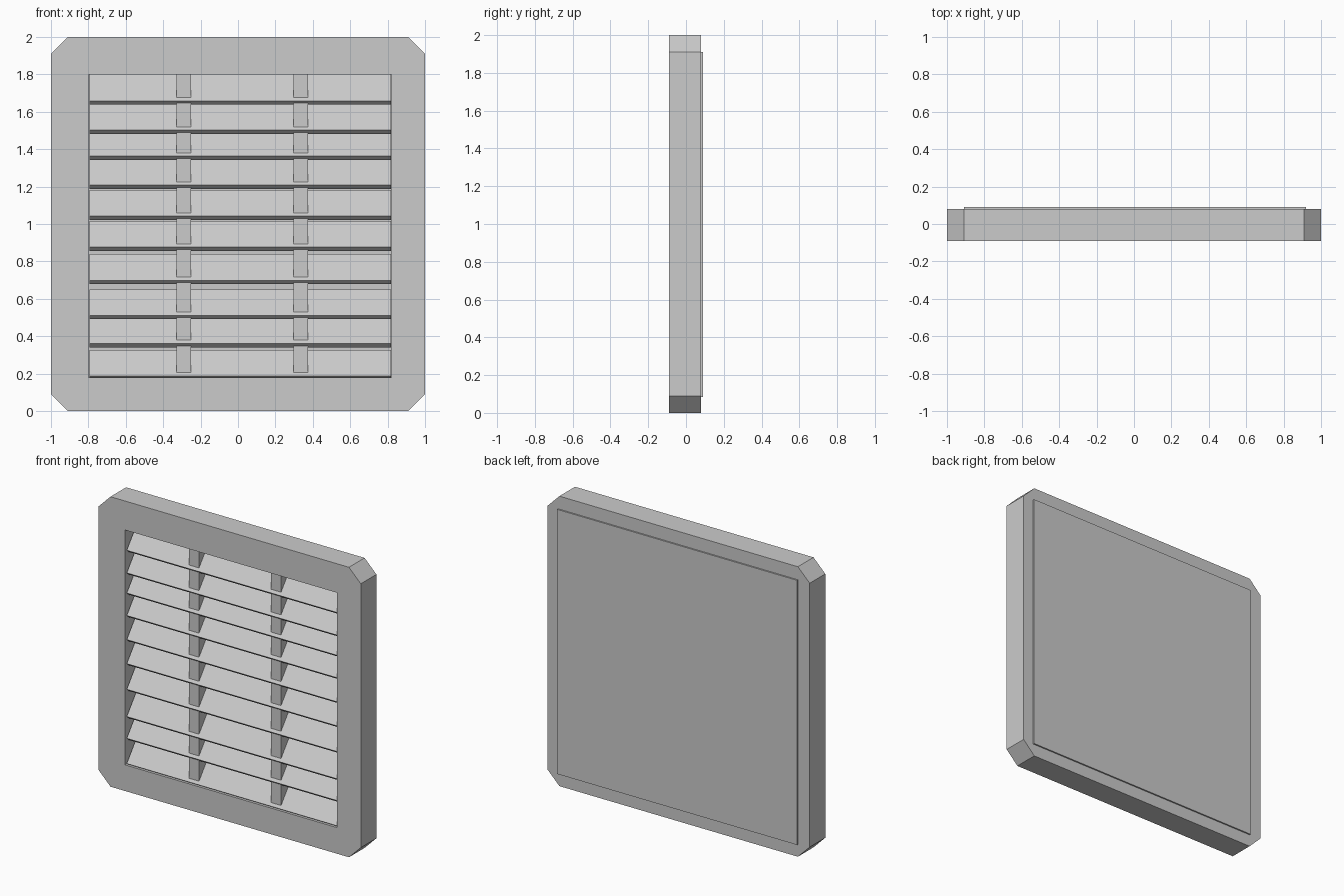
import bpy, bmesh
from mathutils import Vector

if "Cube" in bpy.data.objects:
    bpy.data.objects.remove(bpy.data.objects["Cube"])


def finish(name, bm):
    bmesh.ops.recalc_face_normals(bm, faces=bm.faces)
    mesh = bpy.data.meshes.new(name)
    bm.to_mesh(mesh)
    bm.free()
    obj = bpy.data.objects.new(name, mesh)
    bpy.context.collection.objects.link(obj)
    return obj


def box(name, lo, hi):
    bm = bmesh.new()
    bmesh.ops.create_cube(bm, size=1)
    lo, hi = Vector(lo), Vector(hi)
    for v in bm.verts:
        v.co = (lo + hi) / 2 + v.co * (hi - lo)
    return finish(name, bm)


def extrude(bm, faces, offset):
    new = bmesh.ops.extrude_face_region(bm, geom=faces)["geom"]
    verts = [g for g in new if isinstance(g, bmesh.types.BMVert)]
    bmesh.ops.translate(bm, verts=verts, vec=offset)


# Frame: chamfered outline around a rectangular opening
FRONT, BACK = -0.09, 0.08
L, R, B, T = -0.80, 0.82, 0.18, 1.80
outer = [(-.91, 0), (.91, 0), (1, .09), (1, 1.91),
         (.91, 2), (-.91, 2), (-1, 1.91), (-1, .09)]
inner = [(L, B), (R, B), (R, T), (L, T)]
bm = bmesh.new()
o = [bm.verts.new((x, FRONT, z)) for x, z in outer]
n = [bm.verts.new((x, FRONT, z)) for x, z in inner]
faces = []
for i in range(4):
    j = (i + 1) % 4
    faces.append(bm.faces.new((o[2 * i], o[2 * i + 1], n[j], n[i])))
    faces.append(bm.faces.new((o[2 * i + 1], o[(2 * i + 2) % 8], n[j])))
extrude(bm, faces, (0, BACK - FRONT, 0))
finish("frame", bm)

# Back panel standing slightly proud of the frame
box("back_panel", (-.91, BACK - 0.005, .085), (.92, 0.09, 1.91))

# Louvre slats: tilted boards, low edge at the front
SLAT_Z = [1.658, 1.502, 1.363, 1.208, 1.042, .876, .699, .511, .361, .187]
PROFILE = [(-.08, 0), (.03, .14), (.053, .12), (-.057, -.02)]
for k, z in enumerate(SLAT_Z):
    bm = bmesh.new()
    vs = [bm.verts.new((L + 0.007, y, z + dz)) for y, dz in PROFILE]
    extrude(bm, [bm.faces.new(vs)], (R - L - 0.009, 0, 0))
    finish(f"slat_{k + 1}", bm)

# Vertical support bars running behind the slat edges
for name, x in (("support_bar_left", -.328), ("support_bar_right", .298)):
    box(name, (x, -.066, B), (x + .077, BACK, T))
